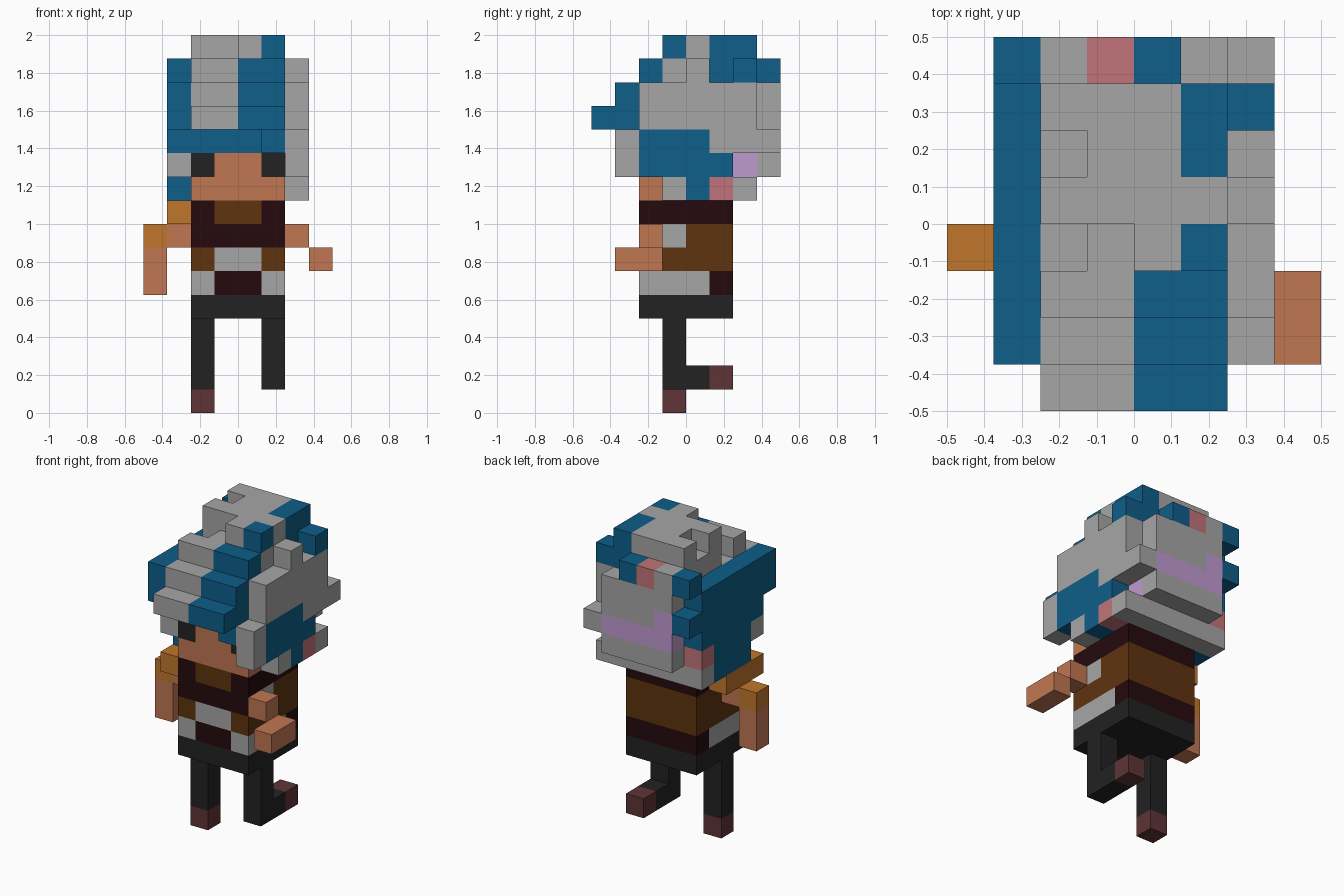
import bpy
import bmesh
from mathutils import Vector

if "Cube" in bpy.data.objects:
    bpy.data.objects.remove(bpy.data.objects["Cube"])

U = 0.125  # size of one block

COLOURS = {
    "grey": (0.381, 0.381, 0.381),
    "blue": (0.0044, 0.112, 0.254),
    "skin": (0.527, 0.181, 0.084),
    "black": (0.016, 0.016, 0.016),
    "maroon": (0.018, 0.003, 0.0044),
    "brown": (0.112, 0.034, 0.0044),
    "orange": (0.527, 0.181, 0.025),
    "shoe_brown": (0.112, 0.034, 0.037),
    "pink": (0.527, 0.175, 0.188),
    "lavender": (0.527, 0.323, 0.631),
}
MATS = {}
for name, rgb in COLOURS.items():
    m = bpy.data.materials.new(name)
    m.use_nodes = True
    m.diffuse_color = (*rgb, 1)
    m.node_tree.nodes["Principled BSDF"].inputs["Base Color"].default_value = (*rgb, 1)
    MATS[name] = m


def part(name, boxes):
    """Stack boxes (colour, x0, x1, y0, y1, z0, z1) in block units.
    Later boxes repaint earlier ones; colour None carves blocks away."""
    cells = {}
    for col, x0, x1, y0, y1, z0, z1 in boxes:
        for x in range(x0, x1):
            for y in range(y0, y1):
                for z in range(z0, z1):
                    if col:
                        cells[x, y, z] = col
                    else:
                        cells.pop((x, y, z), None)
    used = sorted(set(cells.values()))
    bm = bmesh.new()
    verts = {}
    for cell, col in cells.items():
        for axis in range(3):
            for side in (0, 1):
                n = list(cell)
                n[axis] += 2 * side - 1
                if tuple(n) in cells:
                    continue  # hidden between blocks
                corners = []
                for a, b in ((0, 0), (1, 0), (1, 1), (0, 1)):
                    p = list(cell)
                    p[axis] += side
                    p[(axis + 1) % 3] += a
                    p[(axis + 2) % 3] += b
                    p = tuple(p)
                    if p not in verts:
                        verts[p] = bm.verts.new(Vector(p) * U)
                    corners.append(verts[p])
                if not side:
                    corners.reverse()
                bm.faces.new(corners).material_index = used.index(col)
    # merge flat neighbours of one colour
    bmesh.ops.dissolve_limit(bm, angle_limit=0.01, verts=bm.verts[:],
                             edges=bm.edges[:], delimit={'MATERIAL'})
    me = bpy.data.meshes.new(name)
    bm.to_mesh(me)
    bm.free()
    for col in used:
        me.materials.append(MATS[col])
    ob = bpy.data.objects.new(name, me)
    bpy.context.collection.objects.link(ob)
    return ob


# legs: one straight, one bent back at the knee
part("right_leg", [("black", -2, -1, -1, 0, 1, 4),
                   ("shoe_brown", -2, -1, -1, 0, 0, 1)])
part("left_leg", [("black", 1, 2, -1, 0, 1, 4),
                  ("black", 1, 2, 0, 1, 1, 2),
                  ("shoe_brown", 1, 2, 1, 2, 1, 2)])

# trousers, shirt and vest
part("torso", [
    ("black", -2, 2, -2, 2, 4, 5),
    ("grey", -2, 2, -2, 1, 5, 6),
    ("maroon", -2, 2, 1, 2, 5, 6),
    ("maroon", -1, 1, -2, -1, 5, 6),
    ("brown", -2, 2, -2, 2, 6, 8),
    ("grey", -1, 1, -2, -1, 6, 7),
    ("maroon", -2, 2, -2, -1, 7, 8),
    ("grey", -2, 2, -1, 0, 7, 8),
    ("maroon", -2, 2, -2, 2, 8, 9),
    ("brown", -1, 1, -2, -1, 8, 9),
])

# arms
part("left_arm", [("skin", 2, 3, -2, -1, 7, 8),
                  ("skin", 3, 4, -3, -1, 6, 7)])
part("right_arm", [("skin", -3, -2, -1, 0, 7, 8),
                   ("skin", -4, -3, -1, 0, 5, 7),
                   ("orange", -4, -3, -1, 0, 7, 8)])
part("right_shoulder_pad", [("orange", -3, -2, -2, 1, 8, 9)])

# face with eyes
part("face", [("skin", -2, 2, -2, -1, 9, 11),
              ("black", -2, -1, -2, -1, 10, 11),
              ("black", 1, 2, -2, -1, 10, 11)])

# main hair mass
part("hair", [
    ("grey", -2, 2, -1, 3, 9, 11),
    ("grey", -2, 2, 3, 4, 10, 11),
    ("lavender", 1, 2, 2, 3, 10, 11),
    ("grey", -2, 2, -2, 4, 11, 15),
    ("grey", -2, 2, -1, 3, 15, 16),
    (None, 1, 2, 3, 4, 14, 15),
    # notches in the crown
    (None, -2, 0, -1, 0, 15, 16),
    (None, -2, -1, -1, 0, 14, 15),
    (None, -2, -1, 1, 2, 15, 16),
    # stepped fringe
    ("grey", -2, 0, -3, -2, 12, 14),
    ("grey", -2, 0, -4, -3, 12, 13),
    ("blue", 0, 2, -3, -2, 12, 14),
    ("blue", 0, 2, -4, -3, 12, 13),
    ("blue", 0, 2, -2, -1, 12, 15),
    ("blue", -2, 2, -2, -1, 11, 12),
    ("blue", 1, 2, -3, -2, 11, 12),
    # blue streaks on the crown
    ("blue", 1, 2, -1, 0, 15, 16),
    ("blue", 1, 2, 1, 3, 14, 16),
    # back of the head
    ("blue", 0, 1, 3, 4, 14, 15),
    ("pink", -1, 0, 3, 4, 14, 15),
    ("lavender", -2, 2, 3, 4, 11, 12),
    ("lavender", -2, -1, 3, 4, 12, 13),
])

# hair over the left side
part("left_side_hair", [
    ("grey", 2, 3, -2, 3, 11, 14),
    ("blue", 2, 3, -2, 1, 11, 12),
    ("blue", 2, 3, -2, 2, 10, 11),
    ("grey", 2, 3, -3, -2, 10, 12),
    ("grey", 2, 3, 3, 4, 11, 12),
    ("grey", 2, 3, -1, 0, 9, 10),
    ("blue", 2, 3, 0, 1, 9, 10),
    ("pink", 2, 3, 1, 2, 9, 10),
    ("grey", 2, 3, 2, 3, 9, 10),
    ("grey", 2, 3, 0, 1, 14, 15),
    ("blue", 2, 3, 2, 3, 14, 15),
])

# hair over the right side
part("right_side_hair", [
    ("blue", -3, -2, -3, 3, 12, 14),
    ("blue", -3, -2, -2, 3, 11, 12),
    ("blue", -3, -2, -1, 2, 9, 11),
    ("grey", -3, -2, -2, -1, 10, 11),
    ("pink", -3, -2, 2, 3, 10, 11),
    ("grey", -3, -2, 2, 3, 9, 10),
    ("blue", -3, -2, 3, 4, 12, 13),
    ("blue", -3, -2, 3, 4, 14, 15),
])
